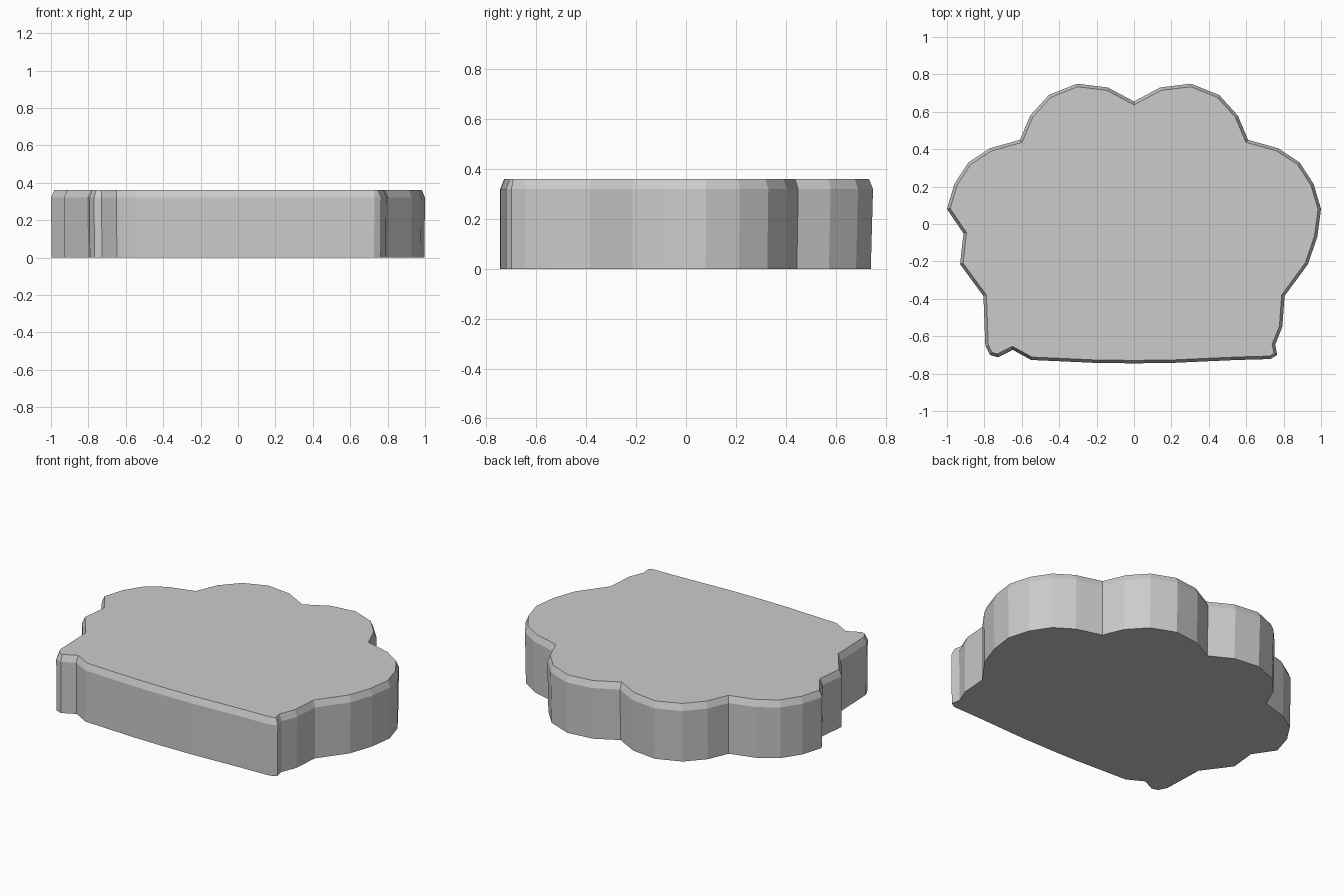
import bpy, bmesh
from mathutils import Vector

if "Cube" in bpy.data.objects:
    bpy.data.objects.remove(bpy.data.objects["Cube"])

# Upper lobes of the right half, from centre notch round to the widest point
lobes = [(0.14, 0.73), (0.305, 0.75), (0.455, 0.69), (0.555, 0.58), (0.61, 0.45),
         (0.77, 0.405), (0.885, 0.33), (0.96, 0.215), (1.0, 0.08)]
# Lower right side, then the nearly straight front edge, then the lower left side
lower = [(0.98, -0.07), (0.93, -0.215), (0.805, -0.385), (0.793, -0.55),
         (0.755, -0.645), (0.766, -0.70), (0.73, -0.722), (0.55, -0.727),
         (0.37, -0.735), (0.2, -0.743), (0, -0.745), (-0.2, -0.743), (-0.37, -0.735),
         (-0.55, -0.727), (-0.65, -0.672), (-0.73, -0.712), (-0.77, -0.70),
         (-0.795, -0.65), (-0.805, -0.385), (-0.93, -0.215), (-0.912, -0.05)]
outline = [Vector(p) for p in
           [(0, 0.655)] + lobes + lower + [(-x, y) for x, y in reversed(lobes)]]


def inset(points, distance):
    """Move a clockwise outline inwards by mitred vertex offsets."""
    result = []
    for i, p in enumerate(points):
        a = (p - points[i - 1]).normalized()
        b = (points[(i + 1) % len(points)] - p).normalized()
        na, nb = Vector((a.y, -a.x)), Vector((b.y, -b.x))
        result.append(p + (na + nb) * distance / max(1 + na.dot(nb), 0.7))
    return result


# Rings: foot (slightly drawn in at the back), shoulder, bevelled top rim
foot = [Vector((p.x * 0.996, p.y * (0.988 if p.y > 0 else 1))) for p in outline]
bm = bmesh.new()
rings = [[bm.verts.new((p.x, p.y, z)) for p in pts]
         for pts, z in ((foot, 0), (outline, 0.32), (inset(outline, 0.016), 0.36))]
for low, high in zip(rings, rings[1:]):
    for i in range(len(low)):
        bm.faces.new((low[i - 1], low[i], high[i], high[i - 1]))
bm.faces.new(rings[0])
bm.faces.new(rings[-1])
bmesh.ops.recalc_face_normals(bm, faces=bm.faces)
mesh = bpy.data.meshes.new("scalloped_slab")
bm.to_mesh(mesh)
bm.free()
slab = bpy.data.objects.new("scalloped_slab", mesh)
bpy.context.collection.objects.link(slab)
